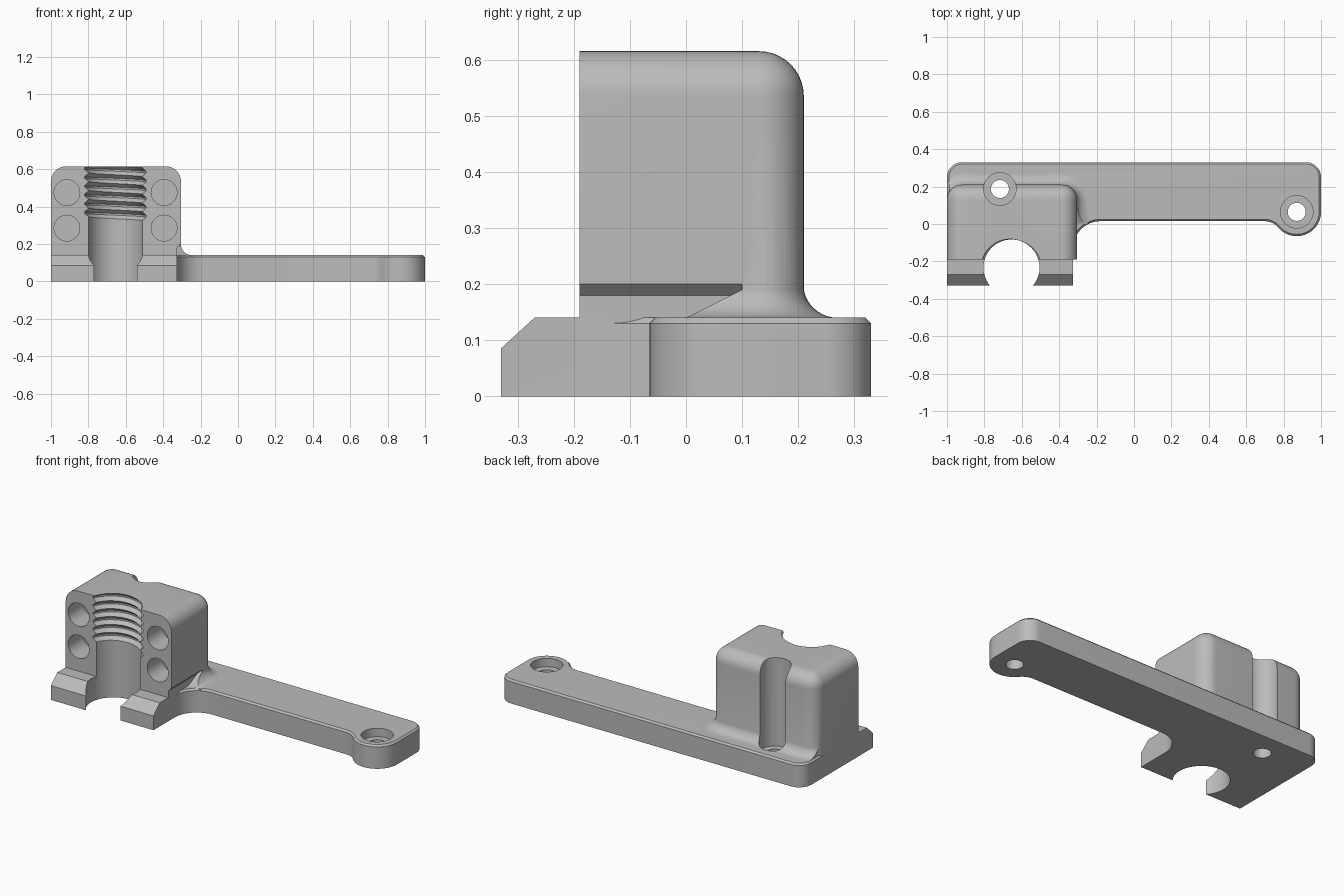
import bpy, bmesh
from math import sin, cos, pi, radians
from mathutils import Vector

if "Cube" in bpy.data.objects:
    bpy.data.objects.remove(bpy.data.objects["Cube"], do_unlink=True)

grey = bpy.data.materials.new("plain grey")
grey.use_nodes = True
grey.diffuse_color = (0.5, 0.5, 0.5, 1)
grey.node_tree.nodes["Principled BSDF"].inputs["Base Color"].default_value = (0.5, 0.5, 0.5, 1)


def arc(cx, cy, r, start, end, n=12):
    angles = [radians(start + (end - start) * i / n) for i in range(n + 1)]
    return [(cx + r * cos(a), cy + r * sin(a)) for a in angles]


def finish(name, bm):
    bmesh.ops.recalc_face_normals(bm, faces=bm.faces)
    mesh = bpy.data.meshes.new(name)
    bm.to_mesh(mesh)
    bm.free()
    mesh.materials.append(grey)
    obj = bpy.data.objects.new(name, mesh)
    bpy.context.collection.objects.link(obj)
    return obj


def loft(rings):
    """Closed solid through rings of equal point count."""
    bm = bmesh.new()
    loops = [[bm.verts.new(p) for p in ring] for ring in rings]
    for a, b in zip(loops, loops[1:]):
        for i in range(len(a)):
            j = (i + 1) % len(a)
            bm.faces.new((a[i], a[j], b[j], b[i]))
    bm.faces.new(loops[0][::-1])
    bm.faces.new(loops[-1])
    bm.normal_update()
    return bm


def prism(points, z0, z1):
    return loft([[(x, y, z) for x, y in points] for z in (z0, z1)])


def combine(target, other, operation):
    mod = target.modifiers.new(operation.lower(), 'BOOLEAN')
    mod.operation, mod.solver, mod.object = operation, 'EXACT', other
    bpy.context.view_layer.objects.active = target
    bpy.ops.object.modifier_apply(modifier=mod.name)
    bpy.data.objects.remove(other, do_unlink=True)


# Arm plate: long outline with a concave root, a screw boss and a chamfered top
outline = [(-1, -0.13)]
outline += arc(-0.18, -0.13, 0.145, 180, 90, 16)
outline += arc(0.70, -0.075, 0.09, 90, 39.5, 8)
outline += arc(0.87, 0.065, 0.13, 219.5, 360, 20)[1:]
outline += arc(0.92, 0.25, 0.08, 0, 90)
outline += arc(-0.92, 0.25, 0.08, 90, 180)
bm = prism(outline, 0, 0.14)
rim = [e for e in bm.edges if all(v.co.z > 0.13 for v in e.verts)]
bmesh.ops.bevel(bm, geom=rim, offset=0.01, segments=1, affect='EDGES')
bracket = finish("bracket", bm)

# Clamp foot with a sloped front
foot_profile = [(-0.33, 0), (0.13, 0), (0.13, 0.14), (-0.27, 0.14), (-0.33, 0.085)]
foot = finish("foot", loft([[(x, y, z) for y, z in foot_profile] for x in (-1, -0.325)]))

# Upright block, rounded on the back, sides and top
bm = prism([(-1, -0.19), (-0.305, -0.19), (-0.305, 0.21), (-1, 0.21)], 0.05, 0.615)


def is_rounded(edge):
    mid = (edge.verts[0].co + edge.verts[1].co) / 2
    upright = abs(edge.verts[0].co.z - edge.verts[1].co.z) > 0.1
    return mid.y > 0.2 if upright else (mid.z > 0.6 and mid.y > -0.1)


bmesh.ops.bevel(bm, geom=[e for e in bm.edges if is_rounded(e)], offset=0.08,
                segments=10, profile=0.5, affect='EDGES')
block = finish("block", bm)

# Relief under the block beside the foot
wedge = [(-0.325, 0), (-0.2, 0), (-0.2, 0.2), (-0.305, 0.2), (-0.325, 0.18)]
relief = finish("relief", loft([[(x, y, z) for x, z in wedge] for y in (-0.4, 0.1)]))
combine(block, relief, 'DIFFERENCE')

# Flared fillet where the block meets the plate
rings = []
for step in range(-1, 11):
    a = max(step, 0) / 10 * pi / 2
    flare = 0.061 * (1 - sin(a)) - 0.001
    z = 0.14 + 0.06 * (1 - cos(a)) if step >= 0 else 0.1
    front = 2 * max(z - 0.14, 0)
    ring = [(-1 - flare, front), (-0.305 + flare, front)]
    ring += arc(-0.385, 0.13, 0.08 + flare, 0, 90, 10)
    ring += arc(-0.92, 0.13, 0.08 + flare, 90, 180, 10)
    rings.append([(x, y, z) for x, y in ring])
bm = loft(rings)
cut = bmesh.ops.bisect_plane(bm, geom=bm.verts[:] + bm.edges[:] + bm.faces[:],
                             plane_co=Vector((-0.99, 0, 0)), plane_no=Vector((1, 0, 0)),
                             clear_inner=True)
bmesh.ops.holes_fill(bm, edges=[e for e in cut["geom_cut"] if isinstance(e, bmesh.types.BMEdge)])
fillet = finish("fillet", bm)

for part in (foot, block, fillet):
    combine(bracket, part, 'UNION')

# Open bore with a helical thread in its upper part
sweep = [radians(-60 + 300 * i / 48) for i in range(49)]
pitch = 0.047


def bore_ring(z, r, lead):
    return [(-0.655 + r * cos(a), -0.233 + r * sin(a), z + lead * (a - pi / 2) / (2 * pi))
            for a in sweep]


rings = [bore_ring(-0.05, 0.15, 0), bore_ring(0.335, 0.15, pitch)]
for turn in range(7):
    z = 0.335 + turn * pitch
    rings += [bore_ring(z + pitch * f, r, pitch)
              for f, r in ((0.4, 0.17), (0.6, 0.17), (1, 0.15))]
rings.append(bore_ring(0.8, 0.15, 0))
combine(bracket, finish("bore", loft(rings)), 'DIFFERENCE')

# Screw holes with wide seats; the left one opens a groove up the back of the block
for x, y in ((-0.717, 0.187), (0.87, 0.065)):
    for r, z0 in ((0.087, 0.09), (0.048, -0.1)):
        hole = finish("screw_hole", prism(arc(x, y, r, 0, 360, 48)[:-1], z0, 0.8))
        combine(bracket, hole, 'DIFFERENCE')

# Four blind sockets in the front face
for x in (-0.915, -0.395):
    for z in (0.285, 0.475):
        circle = arc(x, z, 0.069, 0, 360, 40)[:-1]
        socket = finish("socket", loft([[(u, y, w) for u, w in circle] for y in (-0.3, -0.05)]))
        combine(bracket, socket, 'DIFFERENCE')

bpy.ops.object.select_all(action='DESELECT')
bracket.select_set(True)
bpy.context.view_layer.objects.active = bracket
bpy.ops.object.shade_smooth_by_angle(angle=radians(30))
